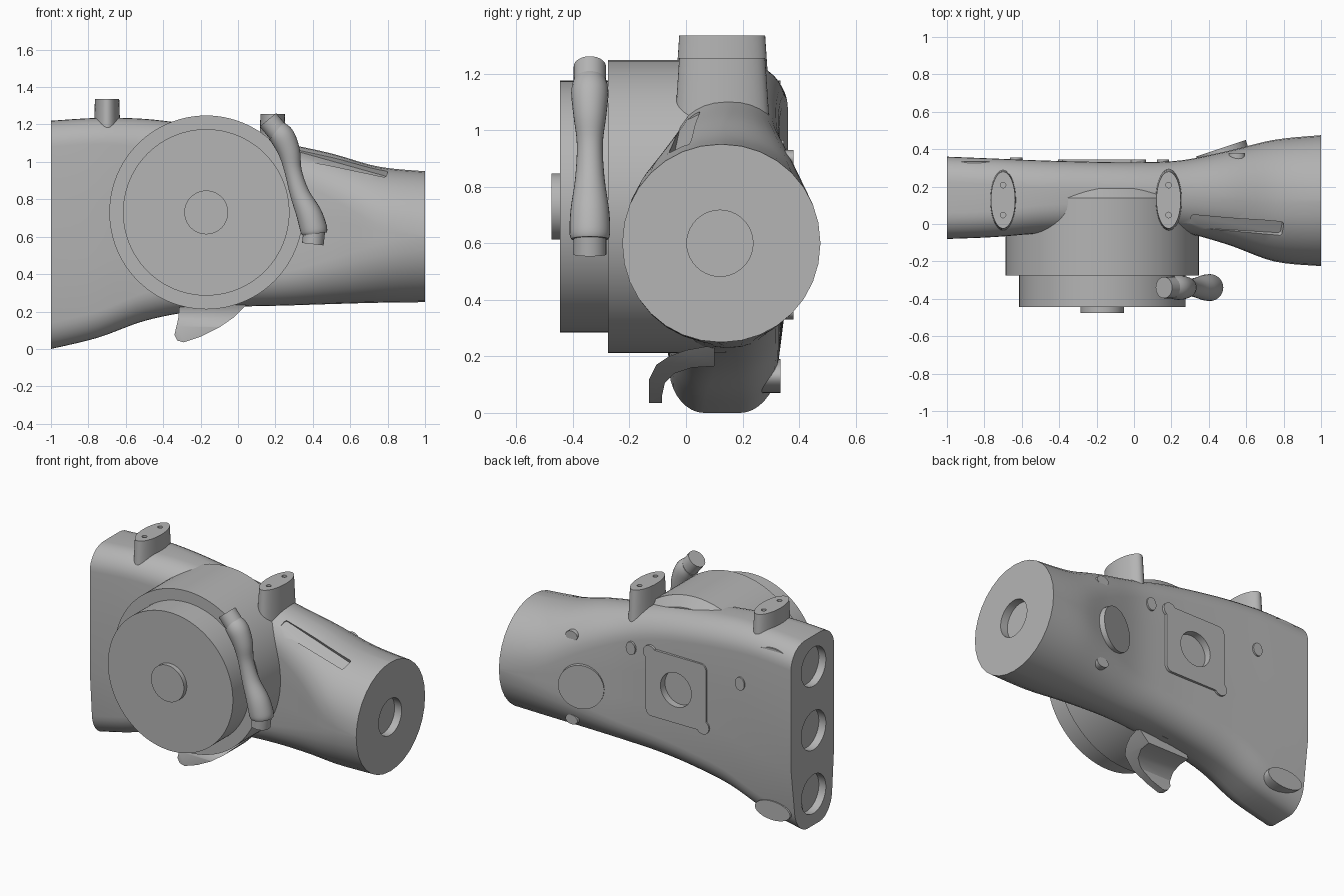
import bpy, bmesh, math
from mathutils import Vector as V

if "Cube" in bpy.data.objects:
    bpy.data.objects.remove(bpy.data.objects["Cube"])

grey = bpy.data.materials.new("plain_grey")
grey.use_nodes = True
grey.diffuse_color = (0.46, 0.46, 0.46, 1)
grey.node_tree.nodes["Principled BSDF"].inputs["Base Color"].default_value = (0.46, 0.46, 0.46, 1)

X, Y, Z = V((1, 0, 0)), V((0, 1, 0)), V((0, 0, 1))


def loft(name, rings):
    """Skin a list of equal-length rings and cap both ends."""
    bm = bmesh.new()
    rows = [[bm.verts.new(p) for p in ring] for ring in rings]
    for a, b in zip(rows, rows[1:]):
        for i in range(len(a)):
            j = (i + 1) % len(a)
            bm.faces.new((a[i], a[j], b[j], b[i]))
    bm.faces.new(rows[0][::-1])
    bm.faces.new(rows[-1])
    bmesh.ops.recalc_face_normals(bm, faces=bm.faces)
    mesh = bpy.data.meshes.new(name)
    bm.to_mesh(mesh)
    bm.free()
    mesh.materials.append(grey)
    obj = bpy.data.objects.new(name, mesh)
    bpy.context.collection.objects.link(obj)
    return smooth(obj)


def smooth(obj, angle=32):
    obj.data.polygons.foreach_set("use_smooth", [True] * len(obj.data.polygons))
    obj.data.set_sharp_from_angle(angle=math.radians(angle))
    return obj


def boolean(obj, tools, op="DIFFERENCE"):
    """Apply booleans, then discard the tools."""
    for t in tools:
        m = obj.modifiers.new("cut", "BOOLEAN")
        m.operation, m.object, m.solver = op, t, "EXACT"
    dg = bpy.context.evaluated_depsgraph_get()
    mesh = bpy.data.meshes.new_from_object(obj.evaluated_get(dg))
    obj.modifiers.clear()
    obj.data = mesh
    for t in tools:
        bpy.data.objects.remove(t)
    smooth(obj)


def ellipse(c, u, v, n=40):
    return [V(c) + u * math.cos(2 * math.pi * i / n) + v * math.sin(2 * math.pi * i / n) for i in range(n)]


def rod(name, a, b, u, v, n=40):
    return loft(name, [ellipse(a, u, v, n), ellipse(b, u, v, n)])


def rounded(c, u, v, a, b, r, n=8):
    """Rounded rectangle with two extra points on each v side."""
    pts = []
    for k, (su, sv) in enumerate(((1, 1), (-1, 1), (-1, -1), (1, -1))):
        for i in range(n + 1):
            t = math.pi / 2 * (k + i / n)
            pts.append((su * (a - r) + r * math.cos(t), sv * (b - r) + r * math.sin(t)))
        if k % 2:
            pts += [(su * a, (b - r) * f) for f in ((0.3, -0.38) if k == 1 else (-0.38, 0.3))]
    return [V(c) + u * p + v * q for p, q in pts]


def spline(rows, steps):
    """Catmull-Rom resampling of rows of numbers."""
    out = []
    for i in range(len(rows) - 1):
        p = [V(rows[max(0, min(len(rows) - 1, i + d))]) for d in (-1, 0, 1, 2)]
        for s in range(steps):
            t = s / steps
            out.append(p[1] + (p[2] - p[0]) * (t / 2) + (2 * p[0] - 5 * p[1] + 4 * p[2] - p[3]) * (t * t / 2)
                       + (3 * p[1] - p[0] - 3 * p[2] + p[3]) * (t ** 3 / 2))
    return out + [V(rows[-1])]


# Duct body: x, bottom, top, front, back, corner radius
stations = [(-1, 0, 1.22, -.08, .36, .14), (-.75, .06, 1.235, -.07, .35, .14),
            (-.5, .15, 1.23, -.05, .34, .15), (-.25, .2, 1.2, -.04, .333, .15),
            (0, .225, 1.16, -.04, .33, .16), (.25, .232, 1.1, -.045, .34, .18),
            (.5, .24, 1.045, -.11, .39, .24), (.75, .247, .975, -.2, .45, .31),
            (1, .25, .95, -.225, .475, .345)]
rings = []
for x, lo, hi, yf, yb, r in spline(stations, 5):
    ring = rounded((x, (yf + yb) / 2, (lo + hi) / 2), Y, Z, (yb - yf) / 2, (hi - lo) / 2, r)
    for p in ring:  # lower part narrows towards the flat end
        k = 0.2 * max(0, -x) * max(0, 0.44 - p.z) / 0.44
        p.y += (0.08 - p.y) * k
    rings.append(ring)
body = loft("duct_body", rings)

# Recesses in the body: end ports, rear port and long slot
cutters = [rod("port_cutter", (-1.1, .13, z), (-.95, .13, z), Y * .125, Z * .125) for z in (.2, .61, 1.02)]
cutters.append(rod("round_port_cutter", (.95, .12, .6), (1.1, .12, .6), Y * .117, Z * .117))
cutters.append(rod("rear_port_cutter", (-.17, .3, .73), (-.17, .5, .73), X * .11, Z * .11))
u = V((.5, -.03, -.14)).normalized()
v = V((.22, -.45, .87)).cross(u).normalized()
n = u.cross(v)
slot = V((.55, -.01, 1))
cutters.append(loft("slot_cutter", [rounded(slot + n * d, u, v, .255, .04, .015) for d in (-.03, .12)]))
boolean(body, cutters)


# Round drum, front disc and hub
def turned(name, profile):
    return loft(name, [ellipse((-.17, y, .73), X * r, Z * r, 96) for y, r in profile])


turned("drum", [(-.275, .518), (.14, .518), (.19, .46)])
turned("front_disc", [(-.445, .445), (-.27, .445)])
turned("hub", [(-.475, .117), (-.44, .117)])


# Curved handle with end stubs
def tube(name, rows, steps):
    rows = spline(rows, steps)
    out = []
    for i, (x, z, r) in enumerate(rows):
        d = rows[min(i + 1, len(rows) - 1)] - rows[max(i - 1, 0)]
        side = V((-d.y, 0, d.x)).normalized()
        out.append(ellipse((x, -.34, z), side * r, Y * r, 28))
    return loft(name, out)


tube("handle", [(.205, 1.165, .06), (.24, 1.13, .066), (.275, 1.05, .058), (.295, .95, .046),
                (.33, .83, .052), (.38, .72, .068), (.405, .64, .072), (.41, .615, .066)], 4)
tube("handle_upper_stub", [(.16, 1.225, .057), (.23, 1.14, .057)], 1)
tube("handle_lower_stub", [(.41, .65, .058), (.4, .56, .058)], 1)

# Oval mounting posts with two screw holes each
for side, x, top in (("right", -.7, 1.335), ("left", .185, 1.255)):
    post = loft(side + "_post", [ellipse((x, .128, z), X * (.065 + k * .01), Y * (.152 + k * .02))
                                 for z, k in ((top - .3, 1), (top, 0))])
    boolean(post, [rod("screw_cutter", (x, .128 + s, top - .03), (x, .128 + s, top + .1),
                       X * .015, Y * .015, 16) for s in (-.08, .08)])

# Curved lip below the drum, trimmed to a leaf outline
outer = [(-.13, .02), (-.13, .12), (-.105, .17), (-.06, .2), (0, .222), (.1, .24)]
inner = [(.1, .165), (.02, .16), (-.04, .14), (-.075, .105), (-.085, .06), (-.085, .02)]
lip = loft("lower_lip", [[(x, y, z) for y, z in outer + inner] for x in (-.4, .1)])
leaf = [(-.31, .26), (-.32, .16), (-.34, .075), (-.325, .045), (-.29, .035), (-.2, .065),
        (-.1, .115), (-.02, .17), (.06, .25)]
boolean(lip, [loft("leaf_tool", [[(x, y, z) for x, z in leaf] for y in (-.3, .25)])], "INTERSECT")

# Rear plate with two corner lobes and an open centre
plate = loft("rear_plate", [rounded((-.17, y, .73), X, Z, .215, .215, .04) for y in (.315, .346)])
boolean(plate, [rod("plate_cutter", (-.17, .2, .73), (-.17, .5, .73), X * .11, Z * .11)])
for name, s in (("upper_lobe", 1), ("lower_lobe", -1)):
    c = V((-.17 + .19 * s, .315, .73 + .19 * s))
    rod(name, c, c + Y * .031, X * .045, Z * .045, 24)

# Rear pads and bosses
for name, z in (("upper", 1.115), ("lower", .13)):
    rod(name + "_corner_pad", (-.85, .2, z), (-.85, .335, z), X * .125, Z * .06)
for name, z in (("upper", .9), ("lower", .36)):
    rod(name + "_boss", (.55, .28, z), (.55, .38, z), X * .042, Z * .03, 24)
for name, x, y, z in (("inner_button", .155, .345, .91), ("outer_button", -.63, .355, .895)):
    rod(name, (x, .3, z), (x, y, z), X * .033, Z * .042, 24)
slope = V((.27, .09, 0)).normalized()
out = V((-slope.y, slope.x, 0))
centre = V((.465, .405, .6))
rod("round_pad", centre - out * .06, centre, slope * .14, Z * .14)
